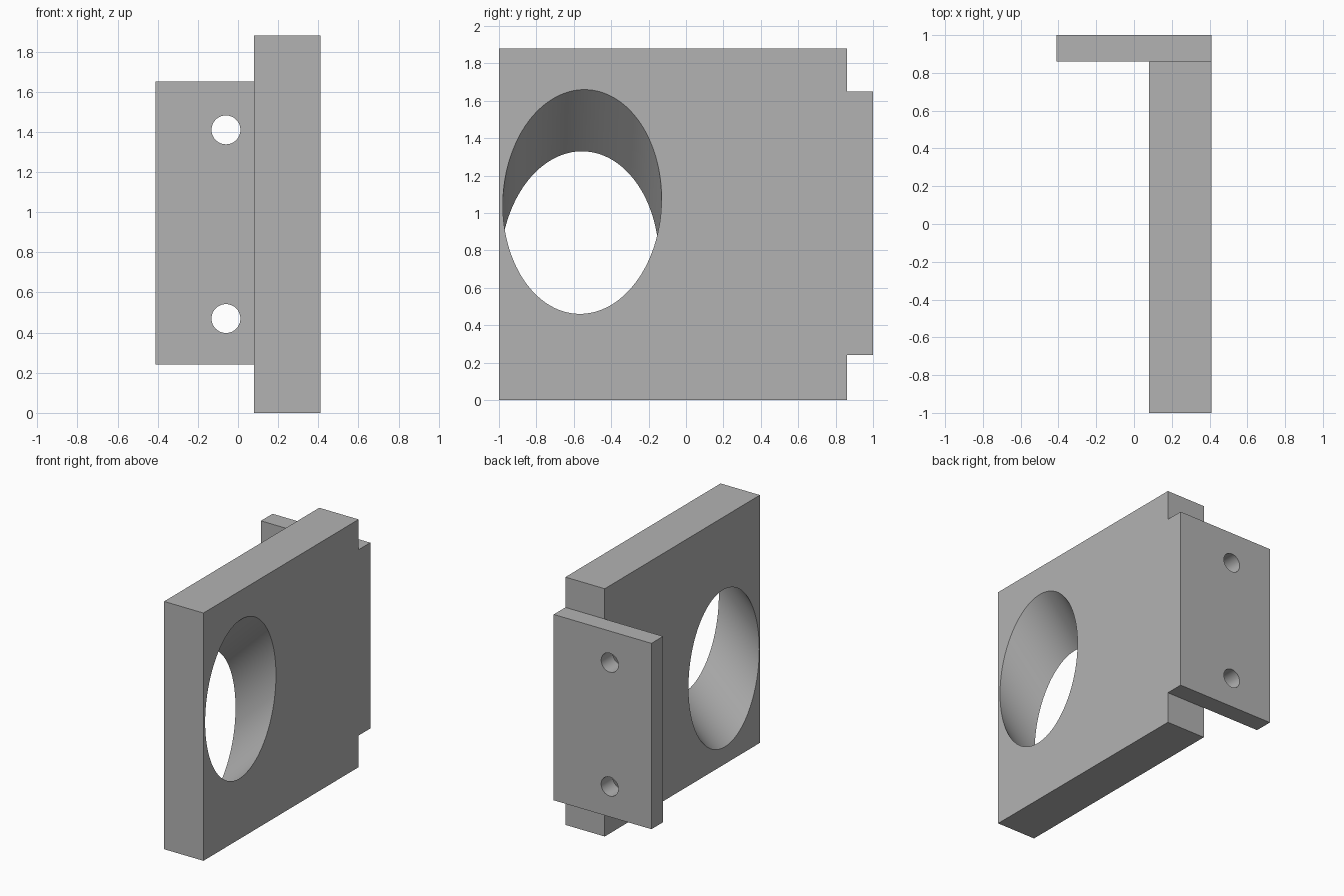
import bpy
import math
from mathutils import Vector

cube = bpy.data.objects.get("Cube")
if cube:
    bpy.data.objects.remove(cube, do_unlink=True)

grey = bpy.data.materials.new("plain grey")
grey.use_nodes = True
colour = (0.45, 0.45, 0.45, 1)
grey.diffuse_color = colour
grey.node_tree.nodes["Principled BSDF"].inputs["Base Color"].default_value = colour


def box(name, low, high):
    low, high = Vector(low), Vector(high)
    bpy.ops.mesh.primitive_cube_add(size=1, location=(low + high) / 2)
    ob = bpy.context.object
    ob.name = name
    ob.scale = high - low
    bpy.ops.object.transform_apply(location=True, rotation=True, scale=True)
    ob.data.materials.append(grey)
    return ob


def cylinder(name, centre, axis, radius, length, sides):
    bpy.ops.mesh.primitive_cylinder_add(vertices=sides, radius=radius, depth=length, location=centre)
    ob = bpy.context.object
    ob.name = name
    ob.rotation_euler = Vector(axis).to_track_quat("Z", "Y").to_euler()
    ob.data.materials.append(grey)
    return ob


def combine(target, other, operation):
    mod = target.modifiers.new(operation.lower(), "BOOLEAN")
    mod.operation = operation
    mod.solver = "EXACT"
    mod.object = other
    bpy.context.view_layer.objects.active = target
    bpy.ops.object.modifier_apply(modifier=mod.name)
    bpy.data.objects.remove(other, do_unlink=True)


# Thick upright plate joined to the rear mounting flange
bracket = box("bracket", (0.08, -1, 0), (0.41, 0.86, 1.88))
flange = box("flange", (-0.41, 0.86, 0.24), (0.41, 1, 1.65))
combine(bracket, flange, "UNION")

# Large round bore, sloping through the plate
bore = cylinder("bore_cutter", (0.41, -0.555, 1.06), (1, 0.04, 1), 0.424, 4, 128)
combine(bracket, bore, "DIFFERENCE")

# Two screw holes through the flange
for z in (0.47, 1.41):
    hole = cylinder("screw_hole_cutter", (-0.06, 0.93, z), (0, 1, 0), 0.072, 0.4, 48)
    combine(bracket, hole, "DIFFERENCE")

bpy.ops.object.select_all(action="DESELECT")
bracket.select_set(True)
bpy.context.view_layer.objects.active = bracket
bpy.ops.object.shade_smooth_by_angle(angle=math.radians(25))
